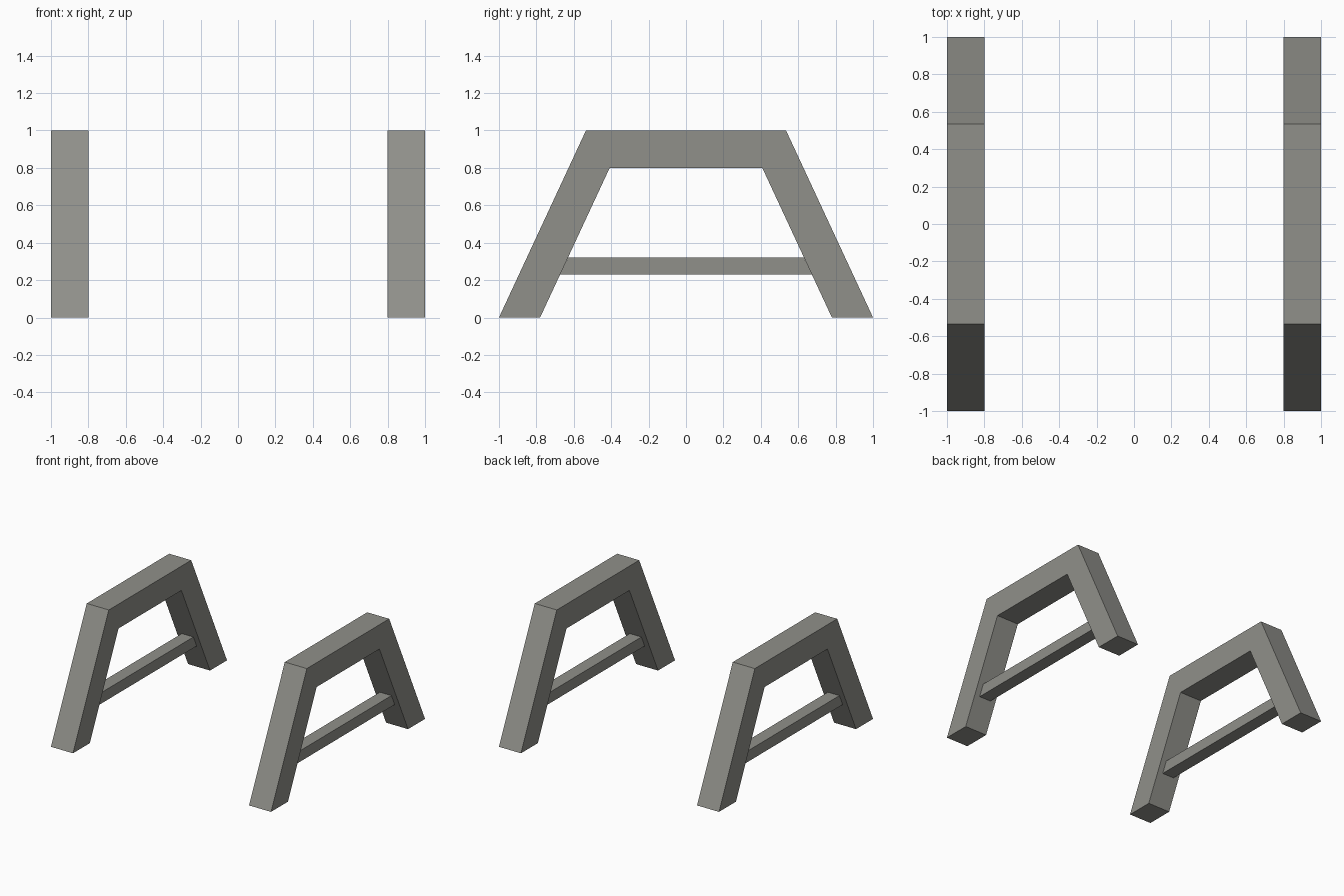
import bpy, bmesh

if "Cube" in bpy.data.objects:
    bpy.data.objects.remove(bpy.data.objects["Cube"])

grey = bpy.data.materials.new("warm grey")
grey.diffuse_color = (0.28, 0.28, 0.255, 1)
grey.use_nodes = True
grey.node_tree.nodes["Principled BSDF"].inputs["Base Color"].default_value = grey.diffuse_color


def extrude_profile(name, profile, x0, x1):
    """Extrude a (y, z) outline along x from x0 to x1."""
    bm = bmesh.new()
    face = bm.faces.new([bm.verts.new((x0, y, z)) for y, z in profile])
    ext = bmesh.ops.extrude_face_region(bm, geom=[face])
    verts = [g for g in ext["geom"] if isinstance(g, bmesh.types.BMVert)]
    bmesh.ops.translate(bm, verts=verts, vec=(x1 - x0, 0, 0))
    bmesh.ops.recalc_face_normals(bm, faces=bm.faces)
    mesh = bpy.data.meshes.new(name)
    bm.to_mesh(mesh)
    bm.free()
    mesh.materials.append(grey)
    obj = bpy.data.objects.new(name, mesh)
    bpy.context.collection.objects.link(obj)


def mirrored(half):
    """Close a half outline by mirroring it in y."""
    return half + [(-y, z) for y, z in reversed(half)]


# One trapezoid outline: outer edge up, over and down, then back along the inside
outer = [(-1.0, 0), (-0.535, 1.0)]
inner = [(0.78, 0), (0.408, 0.8)]
frame_profile = mirrored(outer) + mirrored(inner)

# Stretcher bar, its ends cut to the slope of the legs
bar_profile = mirrored([(-0.673, 0.23), (-0.631, 0.32)])

for side, x in (("left", -0.9), ("right", 0.9)):
    extrude_profile(side + "_leg_frame", frame_profile, x - 0.1, x + 0.1)
    extrude_profile(side + "_stretcher_bar", bar_profile, x - 0.053, x + 0.053)
